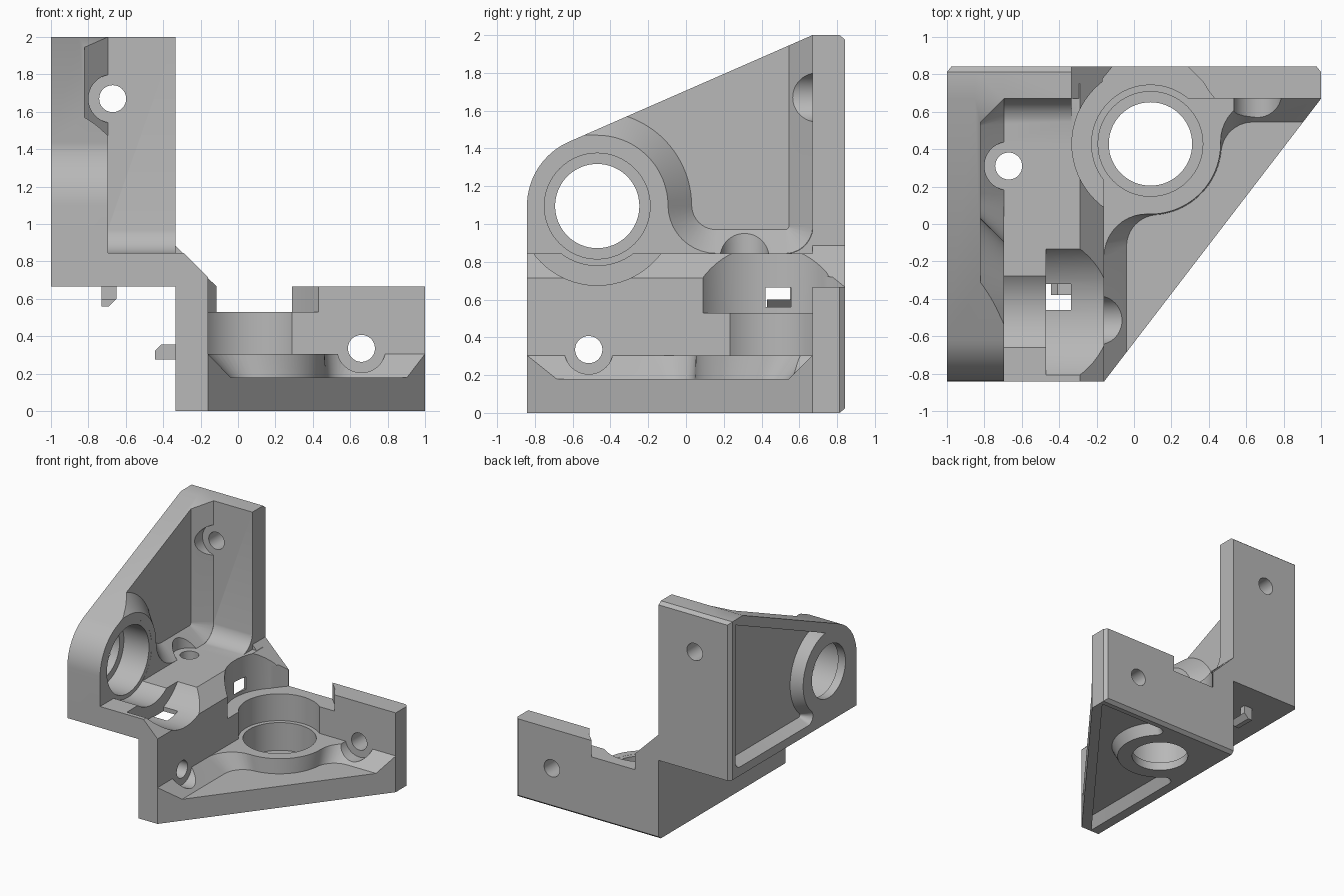
import bpy, bmesh, math
from mathutils import Vector

if "Cube" in bpy.data.objects:
    bpy.data.objects.remove(bpy.data.objects["Cube"])

GREY = (0.48, 0.48, 0.48, 1)
mat = bpy.data.materials.new("plain grey")
mat.use_nodes = True
mat.diffuse_color = GREY
mat.node_tree.nodes["Principled BSDF"].inputs["Base Color"].default_value = GREY


# --- helpers -------------------------------------------------------------
def place(p, axis, h):
    return {"x": (h, p[0], p[1]), "y": (p[0], h, p[1]), "z": (p[0], p[1], h)}[axis]


def loft(name, axis, low, high, lo, hi):
    """Solid between two matching outlines, lying across the given axis."""
    bm = bmesh.new()
    a = [bm.verts.new(place(p, axis, lo)) for p in low]
    b = [bm.verts.new(place(p, axis, hi)) for p in high]
    bm.faces.new(a)
    bm.faces.new(b)
    for i in range(len(a)):
        j = (i + 1) % len(a)
        bm.faces.new((a[i], a[j], b[j], b[i]))
    bmesh.ops.recalc_face_normals(bm, faces=bm.faces)
    me = bpy.data.meshes.new(name)
    bm.to_mesh(me)
    bm.free()
    me.materials.append(mat)
    ob = bpy.data.objects.new(name, me)
    bpy.context.collection.objects.link(ob)
    return ob


def prism(name, axis, pts, lo, hi):
    return loft(name, axis, pts, pts, lo, hi)


def arc(c, r, start, end, n):
    angles = [math.radians(start + (end - start) * i / n) for i in range(n + 1)]
    return [(c[0] + r * math.cos(t), c[1] + r * math.sin(t)) for t in angles]


def cylinder(axis, c, r, lo, hi):
    return prism("cutter", axis, arc(c, r, 0, 360, 64)[:-1], lo, hi)


def rect(x0, y0, x1, y1):
    return [(x0, y0), (x1, y0), (x1, y1), (x0, y1)]


def boolean(target, other, op="DIFFERENCE"):
    other.hide_render = True
    mod = target.modifiers.new("cut", "BOOLEAN")
    mod.operation, mod.object, mod.solver = op, other, "EXACT"
    bpy.context.view_layer.update()
    deps = bpy.context.evaluated_depsgraph_get()
    me = bpy.data.meshes.new_from_object(target.evaluated_get(deps))
    target.modifiers.clear()
    target.data = me
    bpy.data.objects.remove(other)


def offset(pts, d):
    """Grow an outline by d, with mitred corners."""
    v = [Vector(p) for p in pts]
    n = len(v)
    area = sum(v[i - 1].x * v[i].y - v[i].x * v[i - 1].y for i in range(n))
    s = 1 if area > 0 else -1
    normals = []
    for i in range(n):
        e = (v[(i + 1) % n] - v[i]).normalized()
        normals.append(Vector((e.y, -e.x)) * s)
    out = []
    for i in range(n):
        a, b = normals[i - 1], normals[i]
        out.append(tuple(v[i] + (a + b) * (d / (1 + a.dot(b)))))
    return out


def half_plane(p, q, d):
    """Large outline on the left of line p-q, moved inwards by d."""
    p, q = Vector(p), Vector(q)
    t = (q - p).normalized()
    n = Vector((-t.y, t.x))
    a, b = p + n * d - t * 5, q + n * d + t * 5
    return [tuple(k) for k in (a, b, b + n * 6, a + n * 6)]


def angle(c, p):
    return math.degrees(math.atan2(p[1] - c[1], p[0] - c[0]))


def lower_region(x0, y1, r, f):
    """Area beside the bearing boss, rounded by f where it meets the walls."""
    a = (x0 + f, LOW[1] - math.sqrt((r + f) ** 2 - (x0 + f - LOW[0]) ** 2))
    b = (LOW[0] + math.sqrt((r + f) ** 2 - (y1 - f - LOW[1]) ** 2), y1 - f)
    ta, tb = angle(LOW, a), angle(LOW, b)
    return ([(x0, -3)] + arc(a, f, 180, ta + 180, 10) + arc(LOW, r, ta, tb, 28)[1:-1]
            + arc(b, f, tb + 180, 90, 10) + [(3, y1), (3, -3)])


def upper_region(y1, z0, r, f, corner):
    b = (UP[0] + math.sqrt((r + f) ** 2 - (z0 + f - UP[1]) ** 2), z0 + f)
    tb = angle(UP, b)
    return ([(UP[0], 3)] + arc(UP, r, 90, tb, 28) + arc(b, f, tb + 180, 270, 10)[1:]
            + arc((y1 - corner, z0 + corner), corner, 270, 360, 6) + [(y1, 3)])


# --- triangular bearing plates -------------------------------------------
def bearing_plate(name, axis, base, outline, floor, rim, mouth, slope):
    plate = prism(name, axis, outline, base, base + 0.305)
    # inner floor with sloped borders around the bearing boss
    boolean(plate, loft("cutter", axis, floor, rim, base + 0.18, base + 0.31))
    # shallow recess on the outer face
    recess = loft("cutter", axis, offset(mouth, 0.005), offset(mouth, -0.045), base - 0.01, base + 0.09)
    boolean(recess, prism("cutter", axis, half_plane(*slope, 0.08), base - 1, base + 1), "INTERSECT")
    boolean(plate, recess)
    return plate


LOW = (0.088, 0.428)
UP = (-0.47, 1.095)
lower_outline = [(-0.335, -0.842), (-0.16, -0.842), (1, 0.67), (1, 0.842), (-0.335, 0.842)]
body = bearing_plate("corner_bracket", "z", 0, lower_outline,
                     lower_region(-0.04, 0.545, 0.38, 0.17),
                     lower_region(-0.165, 0.675, 0.375, 0.23),
                     lower_region(-0.25, 0.77, 0.34, 0.06),
                     ((-0.16, -0.842), (1, 0.67)))

tip = Vector((0.67, 2)) - Vector(UP)
tangent = math.degrees(math.atan2(tip.y, tip.x) + math.acos(0.372 / tip.length))
shoulder = arc(UP, 0.372, tangent, 180, 16)
upper_outline = [(-0.842, 0.667), (0.842, 0.667), (0.842, 2), (0.67, 2)] + shoulder
upper_floor = upper_region(0.545, 0.97, 0.5, 0.13, 0.02)
upper = bearing_plate("upper_plate", "x", -1, upper_outline,
                      upper_floor, offset(upper_floor, 0.13),
                      upper_region(0.77, 0.74, 0.34, 0.06, 0.06),
                      ((0.67, 2), shoulder[0]))

# --- side wall, shelf and gusset; back wall; rounded inner corners ----------
shelf = prism("shelf", "y", [(-0.85, 0.667), (-0.335, 0.667), (-0.335, 0.15), (-0.16, 0.15),
                             (-0.16, 0.715), (-0.29, 0.845), (-0.85, 0.845)], -0.842, 0.75)
back = prism("back_wall", "y", [(-0.85, 0.667), (-0.335, 0.667), (-0.335, 0.15), (1, 0.15),
                                (1, 0.667), (-0.116, 0.667), (-0.335, 0.885),
                                (-0.335, 2), (-0.85, 2)], 0.67, 0.842)
shelf_fillet = prism("shelf_fillet", "x", arc((0.525, 0.99), 0.147, 270, 360, 12)
                     + [(0.7, 0.99), (0.7, 0.8), (0.525, 0.8)], -0.72, -0.335)
wall_fillet = prism("wall_fillet", "z", arc((-0.01, 0.52), 0.152, 90, 180, 12)
                    + [(-0.2, 0.52), (-0.2, 0.7), (-0.01, 0.7)], 0.29, 0.6)
for part in (shelf, back, upper, shelf_fillet, wall_fillet):
    boolean(body, part, "UNION")

# --- bearing seats and clearances -----------------------------------------
for axis, c, base in (("z", LOW, 0), ("x", UP, -1)):
    for r, lo, hi in ((0.223, -0.1, 0.4), (0.28, 0.07, 0.32), (0.315, 0.304, 0.54), (0.42, 0.53, 1)):
        boolean(body, cylinder(axis, c, r, base + lo, base + hi))
notch = [(-0.116, 0.9), (-0.116, 0.84), (-0.19, 0.75), (-0.25, 0.66),
         (0.43, 0.66), (0.37, 0.76), (0.29, 0.84), (0.29, 0.9)]
boolean(body, prism("cutter", "z", notch, 0.53, 0.72))

# --- screw holes with head clearance --------------------------------------
for axis, c, lo, seat, hi in (("y", (0.66, 0.335), 0.9, 0.67, 0.5),
                              ("y", (-0.67, 1.67), 0.9, 0.67, 0.5),
                              ("x", (-0.515, 0.335), -0.4, -0.16, 0.0),
                              ("z", (-0.67, 0.31), 0.6, 0.845, 1.0)):
    boolean(body, cylinder(axis, c, 0.072, lo, hi))
    boolean(body, cylinder(axis, c, 0.13, seat, hi))

# --- tie slots -------------------------------------------------------------
boolean(body, prism("cutter", "x", rect(0.42, 0.56, 0.555, 0.663), -0.4, -0.25))
boolean(body, prism("cutter", "z", rect(-0.47, -0.46, -0.337, -0.32), 0.6, 0.75))

# --- bevelled back edges ---------------------------------------------------
for axis, end, s, lo, hi in (("z", -1, 1, 0.5, 2.1), ("z", 1, -1, -0.1, 0.8),
                             ("x", 0, 1, -0.5, 1.1), ("x", 2, -1, -1.1, -0.2)):
    tri = [(end - s * 0.01, 0.80), (end - s * 0.01, 0.85), (end + s * 0.03, 0.85)]
    if axis == "x":
        tri = [(b, a) for a, b in tri]
    boolean(body, prism("cutter", axis, tri, lo, hi))

# --- small tie hooks under the shelf and on the side wall -------------------
prism("shelf_hook_post", "y", [(-0.73, 0.56), (-0.69, 0.56), (-0.65, 0.6),
                               (-0.65, 0.68), (-0.73, 0.68)], 0.55, 0.6)
prism("shelf_hook_bar", "y", [(-0.73, 0.56), (-0.69, 0.56), (-0.65, 0.6), (-0.73, 0.6)], 0.43, 0.56)
prism("wall_hook", "y", [(-0.33, 0.275), (-0.445, 0.275), (-0.445, 0.32),
                         (-0.41, 0.355), (-0.33, 0.355)], -0.38, -0.3)

# --- smooth round surfaces, keep crisp edges --------------------------------
bpy.ops.object.select_all(action="DESELECT")
body.select_set(True)
bpy.context.view_layer.objects.active = body
bpy.ops.object.shade_smooth_by_angle(angle=math.radians(25))
